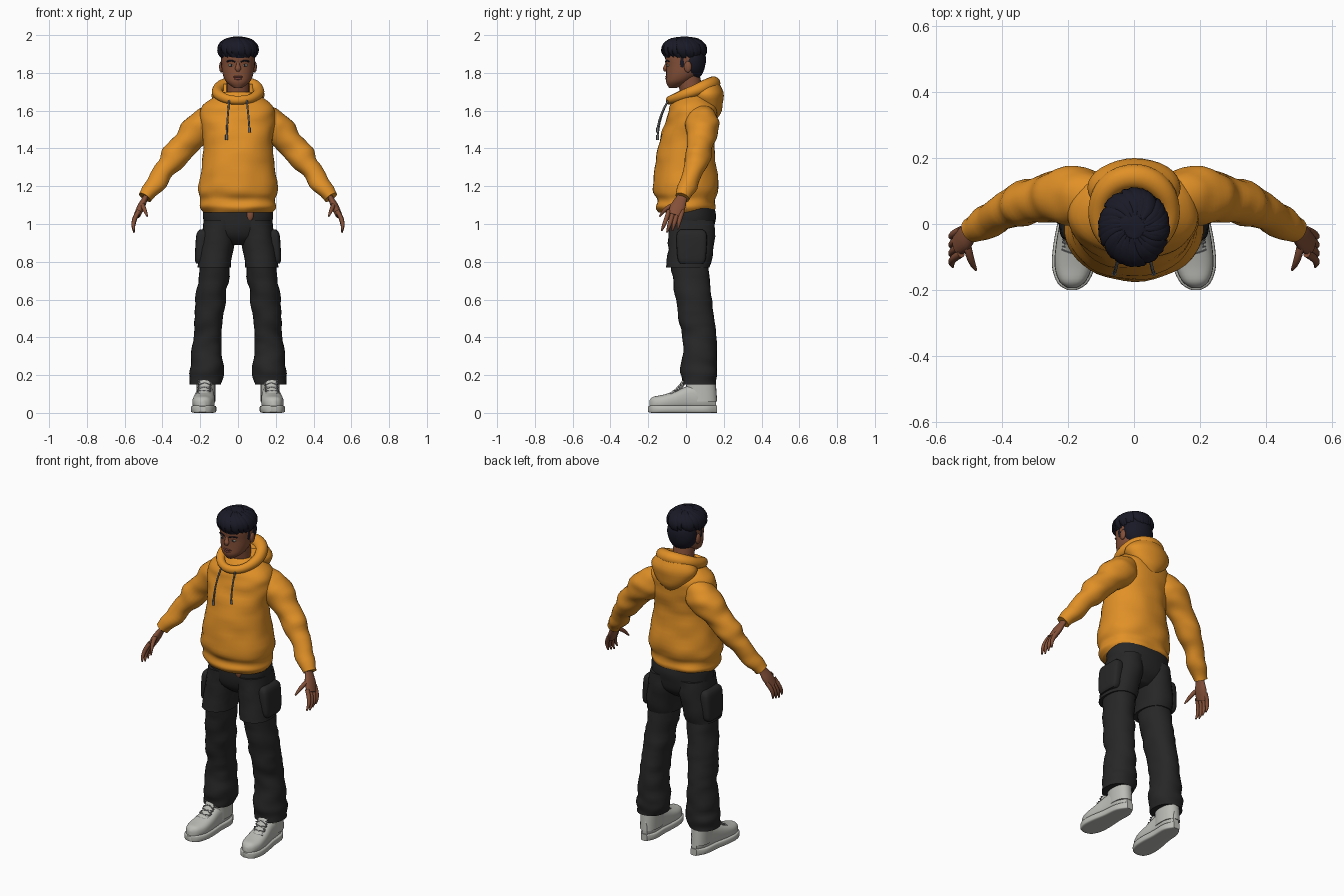
import bpy, bmesh, math, random
from mathutils import Vector, Matrix, noise

random.seed(4)
X, Y, Z = Matrix.Identity(3)
default_cube = bpy.data.objects.get("Cube")
if default_cube:
    bpy.data.objects.remove(default_cube)


def material(name, red, green, blue):
    mat = bpy.data.materials.new(name)
    mat.use_nodes = True
    colour = (red, green, blue, 1)
    mat.diffuse_color = colour
    mat.node_tree.nodes["Principled BSDF"].inputs["Base Color"].default_value = colour
    return mat


mustard = material("mustard fleece", 0.75, 0.28, 0.02)
black = material("black cotton", 0.02, 0.02, 0.02)
hair = material("black hair", 0.01, 0.01, 0.02)
skin = material("brown skin", 0.23, 0.08, 0.04)
lip = material("lip skin", 0.17, 0.05, 0.04)
white = material("eye white", 0.4, 0.4, 0.3)
canvas = material("light grey canvas", 0.5, 0.5, 0.47)
lace = material("grey lace", 0.2, 0.2, 0.2)
cord = material("grey cord", 0.15, 0.15, 0.15)


def finish(name, bm, mat, mirror):
    bmesh.ops.recalc_face_normals(bm, faces=bm.faces)
    mesh = bpy.data.meshes.new(name)
    bm.to_mesh(mesh)
    bm.free()
    mesh.materials.append(mat)
    part = bpy.data.objects.new(name, mesh)
    bpy.context.collection.objects.link(part)
    if mirror:
        part.modifiers.new("Mirror", "MIRROR").use_mirror_merge = False
    bpy.ops.object.select_all(action="DESELECT")
    part.select_set(True)
    bpy.context.view_layer.objects.active = part
    bpy.ops.object.shade_smooth_by_angle(angle=math.radians(50))


def smooth_rings(rings, steps, closed):
    """Catmull-Rom interpolation of centres and radii."""
    count, result = len(rings), []

    def pick(i):
        return rings[i % count] if closed else rings[max(0, min(count - 1, i))]

    for i in range(count if closed else count - 1):
        before, start, end, after = (pick(i + k) for k in (-1, 0, 1, 2))
        leave, arrive = (end - before) / 2, (after - start) / 2
        for k in range(steps):
            t = k / steps
            ease = t * t * (3 - 2 * t)
            result.append(start.lerp(end, ease) + leave * t * (1 - t) ** 2
                          - arrive * t * t * (1 - t))
    return result if closed else result + [rings[-1]]


def loft(name, rings, mat, axis=None, ref=X, sides=24, steps=4, power=2,
         wrinkle=0, closed=False, mirror=False):
    """Skin over rings of (x, y, z, radius along ref, radius across)."""
    rings = smooth_rings([Vector(ring) for ring in rings], steps, closed)
    count = len(rings)
    bm, loops = bmesh.new(), []
    for i, ring in enumerate(rings):
        ahead = rings[(i + 1) % count] if closed else rings[min(i + 1, count - 1)]
        behind = rings[i - 1] if closed else rings[max(i - 1, 0)]
        along = axis or (ahead - behind).to_3d().normalized()
        u = (ref - along * ref.dot(along)).normalized()
        w = along.cross(u)
        loop = []
        for k in range(sides):
            turn = math.tau * k / sides
            c, s = math.cos(turn), math.sin(turn)
            offset = (u * ring[3] * math.copysign(abs(c) ** (2 / power), c)
                      + w * ring[4] * math.copysign(abs(s) ** (2 / power), s))
            point = ring.to_3d() + offset
            fold = noise.noise(Vector((point.x, point.y, point.z * 2)) * 9)
            loop.append(bm.verts.new(point + offset.normalized() * wrinkle * fold))
        loops.append(loop)
    following = loops[1:] + loops[:1] if closed else loops[1:]
    for lower, upper in zip(loops, following):
        for k in range(sides):
            bm.faces.new((lower[k - 1], lower[k], upper[k], upper[k - 1]))
    if not closed:
        bm.faces.new(loops[0])
        bm.faces.new(loops[-1])
    finish(name, bm, mat, mirror)


def stack(name, rows, mat, x=lambda z: 0, **options):
    """Horizontal rings from rows of (z, y, half width, half depth)."""
    loft(name, [(x(z), y, z, wide, deep) for z, y, wide, deep in rows], mat,
         axis=Z, **options)


def bend(start, pull, end, t):
    start, pull, end = Vector(start), Vector(pull), Vector(end)
    return start.lerp(pull, t).lerp(pull.lerp(end, t), t)


def limb(name, curve, radii, mat, flat=1, **options):
    """Tube along a three-point curve with evenly spaced radii."""
    last = len(radii) - 1
    loft(name, [(*bend(*curve, i / last), r, r * flat) for i, r in enumerate(radii)],
         mat, **options)


def blob(name, centre, radii, mat, mirror=False, lumps=0):
    bm = bmesh.new()
    bmesh.ops.create_uvsphere(bm, u_segments=24, v_segments=16, radius=1)
    place = Matrix.Translation(centre) @ Matrix.Diagonal((*radii, 1))
    bmesh.ops.transform(bm, matrix=place, verts=bm.verts)
    for vert in bm.verts:
        outward = (vert.co - Vector(centre)).normalized()
        vert.co += outward * lumps * noise.noise(vert.co * 25)
    finish(name, bm, mat, mirror)


# Hoodie body with gathered hem, then sleeves ending in cuffs
stack("hoodie_body", [
    (1.06, 0, 0.18, 0.14), (1.09, 0, 0.2, 0.16), (1.13, 0, 0.2, 0.155),
    (1.2, 0, 0.21, 0.17), (1.4, 0, 0.18, 0.15), (1.55, 0.03, 0.2, 0.135),
    (1.63, 0.04, 0.18, 0.12), (1.7, 0.03, 0.08, 0.06)],
    mustard, sides=48, steps=6, power=2.2, wrinkle=0.01)
limb("sleeves", ((0.1, 0.06, 1.58), (0.25, 0.14, 1.5), (0.49, -0.02, 1.14)),
     (0.07, 0.08, 0.09, 0.09, 0.08, 0.07, 0.07, 0.065, 0.05, 0.05, 0.04),
     mustard, ref=Y, wrinkle=0.012, mirror=True)

# Hood: rolled rim around the neck and a pouch behind
rim = []
for i in range(12):
    front = math.cos(math.tau * i / 12)
    thick = 0.03 - 0.008 * front
    rim.append((0.11 * math.sin(math.tau * i / 12), 0.03 - 0.115 * front,
                1.7 - 0.045 * front, thick, thick))
loft("hood_rim", rim, mustard, ref=Z, sides=16, wrinkle=0.004, closed=True)
stack("hood_pouch", [(1.55, 0.14, 0.02, 0.02), (1.6, 0.13, 0.09, 0.06),
                     (1.68, 0.11, 0.14, 0.09), (1.74, 0.11, 0.1, 0.07)],
      mustard, sides=32, wrinkle=0.005)

# Drawstrings with tips
for label, side, end in (("right", -1, 1.47), ("left", 1, 1.51)):
    tip = Vector((side * 0.06, -0.15, end))
    limb(label + "_drawstring",
         ((side * 0.045, -0.085, 1.67), (side * 0.055, -0.14, 1.58), tip),
         [0.005] * 4, cord, sides=8)
    limb(label + "_drawstring_tip", (tip, tip, tip - Z * 0.025), [0.008] * 3, cord, sides=8)

# Trousers: hips, loose thigh panels, lower legs and side pockets
def leg_line(z):
    return 0.17 - 0.075 * z * z


stack("trouser_hips", [(0.89, 0.03, 0.05, 0.06), (0.94, 0.03, 0.15, 0.11),
                       (1.03, 0.03, 0.185, 0.125), (1.1, 0.03, 0.18, 0.12)],
      black, sides=40, power=2.3, wrinkle=0.005)
stack("trouser_thighs", [(1.02, 0.03, 0.09, 0.12), (0.9, 0.03, 0.09, 0.125),
                         (0.77, 0.01, 0.09, 0.115)],
      black, leg_line, power=2.2, wrinkle=0.01, mirror=True)
stack("trouser_legs", [(0.85, 0.01, 0.08, 0.1), (0.6, 0.04, 0.08, 0.095),
                       (0.4, 0.07, 0.075, 0.09), (0.22, 0.07, 0.09, 0.095),
                       (0.15, 0.07, 0.08, 0.09)],
      black, leg_line, steps=9, power=2.2, wrinkle=0.012, mirror=True)
stack("cargo_pockets", [(0.79, 0.03, 0.02, 0.06), (0.82, 0.03, 0.03, 0.075),
                        (0.94, 0.03, 0.035, 0.08), (0.97, 0.03, 0.02, 0.06)],
      black, lambda z: 0.2 - 0.1 * (z - 0.8), power=4, mirror=True)
blob("waist_patch", (0.063, -0.085, 1.05), (0.02, 0.012, 0.034), skin)

# Hands
limb("palms", ((0.475, -0.01, 1.17), (0.5, -0.03, 1.12), (0.535, -0.063, 1.045)),
     (0.03, 0.03, 0.04, 0.035), skin, flat=0.5, ref=Y, mirror=True)
finger_radii = (0.012, 0.012, 0.01, 0.004)
for i, finger in enumerate(("index", "middle", "ring", "little")):
    y, lift = 0.024 * i, 0.008 * abs(i - 1)
    limb(finger + "_fingers", ((0.525, y - 0.09, 1.07), (0.565, y - 0.11, 1 + lift),
                               (0.55, y * 1.2 - 0.13, 0.955 + lift)),
         finger_radii, skin, ref=Y, sides=10, mirror=True)
limb("thumbs", ((0.51, -0.045, 1.11), (0.5, -0.11, 1.09), (0.48, -0.14, 1.04)),
     finger_radii, skin, sides=10, mirror=True)

# Head, neck and face
limb("neck", ((0, 0.04, 1.62), (0, 0.03, 1.7), (0, 0.01, 1.8)), [0.06] * 3, skin)
stack("head", [(1.72, -0.07, 0.02, 0.02), (1.75, -0.045, 0.06, 0.06),
               (1.79, -0.02, 0.08, 0.085), (1.84, -0.01, 0.087, 0.095),
               (1.9, -0.01, 0.087, 0.1), (1.96, -0.01, 0.06, 0.07)],
      skin, sides=32, power=2.15)
limb("nose", ((0, -0.1, 1.86), (0, -0.11, 1.83), (0, -0.112, 1.808)),
     (0.008, 0.01, 0.016, 0.008), skin, flat=0.75, sides=14)
blob("ears", (0.088, 0.01, 1.832), (0.012, 0.02, 0.03), skin, True)
blob("eyes", (0.036, -0.092, 1.84), (0.015, 0.011, 0.007), white, True)
blob("irises", (0.036, -0.1, 1.84), (0.006, 0.004, 0.006), hair, True)
limb("eyebrows", ((0.016, -0.108, 1.858), (0.036, -0.106, 1.87), (0.058, -0.09, 1.86)),
     [0.004] * 4, hair, ref=Z, sides=8, mirror=True)
blob("upper_lip", (0, -0.1, 1.779), (0.027, 0.01, 0.006), lip)
blob("lower_lip", (0, -0.1, 1.769), (0.023, 0.01, 0.007), lip)

# Hair: cap, nape, sideburns and swept locks
crown, spread = Vector((0, -0.01, 1.915)), Vector((0.098, 0.11, 0.078))
blob("hair_cap", crown, spread, hair, lumps=0.008)
blob("hair_nape", (0, 0.03, 1.862), (0.09, 0.075, 0.105), hair, lumps=0.004)
blob("sideburns", (0.084, -0.02, 1.862), (0.006, 0.013, 0.036), hair, True)
for i in range(30):
    heading = math.tau * i / 30 + random.uniform(-0.1, 0.1)
    fringe = random.uniform(-0.6, -0.3)
    path = []
    for k in range(5):
        t = k / 4
        wide = 0.003 + 0.023 * math.sin(math.pi * t)
        rise, turn = 1.25 + (fringe - 1.25) * t, heading + t / 2
        outward = Vector((math.cos(turn) * math.cos(rise),
                          math.sin(turn) * math.cos(rise), math.sin(rise)))
        path.append((*(crown + outward * spread), wide, wide * 0.45))
    across = Vector((-math.sin(heading), math.cos(heading), 0))
    loft(f"hair_lock_{i + 1}", path, hair, ref=across, sides=8)

# High-top shoes: one outline of (y, half width, height) for sole and upper
outline = [(-0.2, 0.015, 0.05), (-0.18, 0.045, 0.07), (-0.13, 0.065, 0.08),
           (-0.06, 0.065, 0.1), (0.02, 0.055, 0.13), (0.11, 0.05, 0.14),
           (0.165, 0.02, 0.1)]
soles, uppers = [], []
for y, wide, high in outline:
    x = 0.176 - 0.06 * y
    soles.append((x, y, 0.02, wide, min(wide, 0.02)))
    uppers.append((x, y * 0.97, 0.015 + high / 2, wide * 0.88, high / 2))
loft("shoe_soles", soles, canvas, axis=Y, power=6, mirror=True)
loft("shoe_uppers", uppers, canvas, axis=Y, power=2.6, mirror=True)
stack("shoe_collars", [(0.06, 0.08, 0.05, 0.085), (0.13, 0.08, 0.05, 0.08),
                       (0.19, 0.08, 0.05, 0.075)],
      canvas, lambda z: 0.17, power=2.3, mirror=True)

# Tongue with crossed laces following it
tongue = ((0.184, -0.09, 0.09), (0.178, -0.03, 0.12), (0.172, 0.01, 0.2))
limb("shoe_tongues", tongue, [0.03] * 4, canvas, flat=0.4, mirror=True)
for i in range(5):
    middle = bend(*tongue, 0.05 + i / 5) + Vector((0, -0.01, 0.015))
    for label, cross in (("inner", -1), ("outer", 1)):
        reach, slant = Vector((0.036, 0, 0)), (Y + Z) * 0.007 * cross
        drop = Vector((0, 0.01, -0.015))
        limb(f"{label}_lace_{i + 1}",
             (middle - reach - slant + drop, middle, middle + reach + slant + drop),
             [0.0045] * 4, lace, ref=Z, sides=6, mirror=True)
